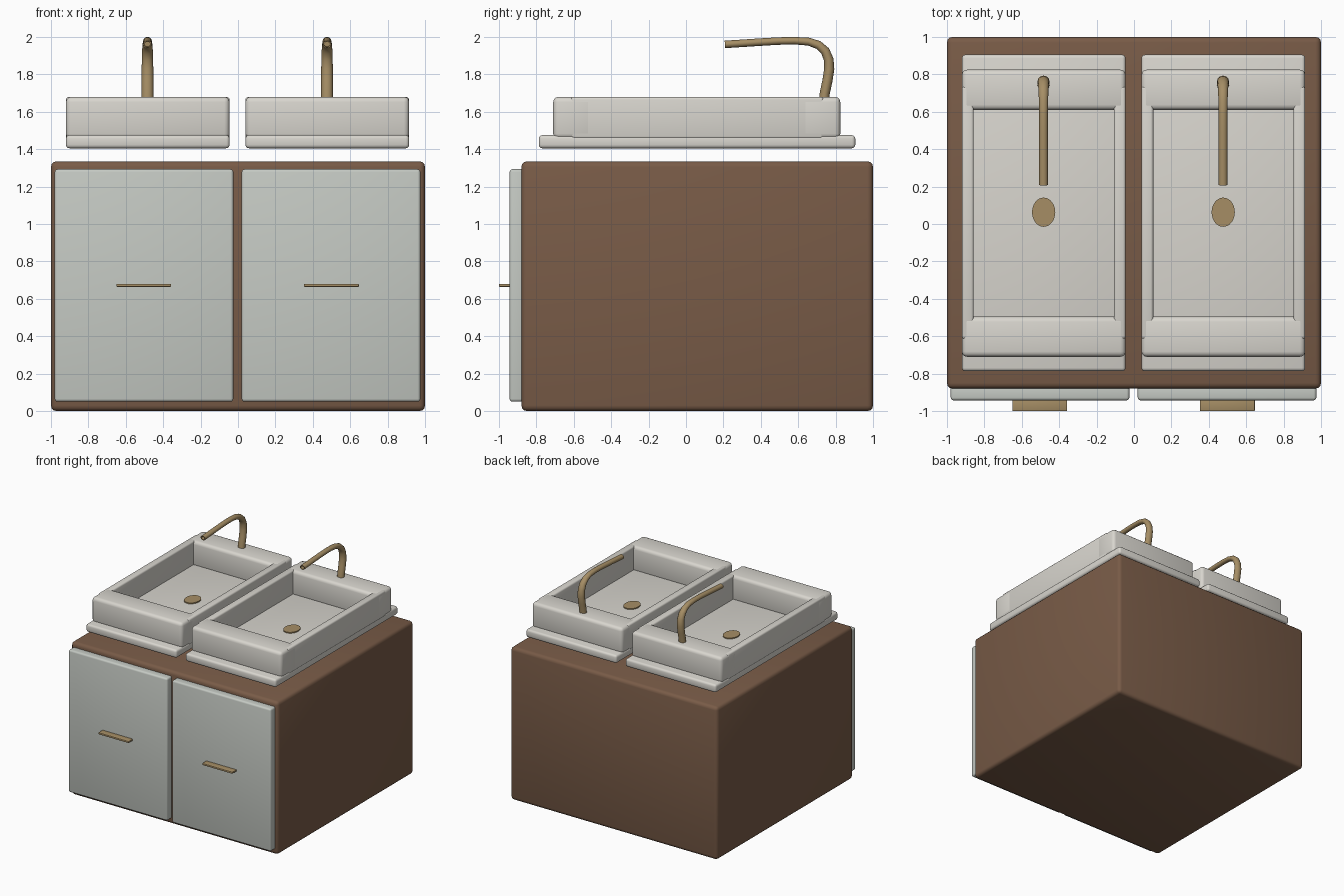
import bpy, bmesh, math
from mathutils import Vector

if "Cube" in bpy.data.objects:
    bpy.data.objects.remove(bpy.data.objects["Cube"])


def material(name, rgb):
    m = bpy.data.materials.new(name)
    m.diffuse_color = (*rgb, 1)
    m.use_nodes = True
    m.node_tree.nodes["Principled BSDF"].inputs["Base Color"].default_value = m.diffuse_color
    return m


WOOD = material("brown_wood", (0.19, 0.105, 0.063))
PAINT = material("pale_paint", (0.56, 0.59, 0.55))
CERAMIC = material("ceramic", (0.69, 0.67, 0.62))
BRASS = material("brass", (0.38, 0.27, 0.13))


def finish(name, bm, mat):
    bmesh.ops.recalc_face_normals(bm, faces=bm.faces)
    mesh = bpy.data.meshes.new(name)
    bm.to_mesh(mesh)
    bm.free()
    mesh.materials.append(mat)
    ob = bpy.data.objects.new(name, mesh)
    bpy.context.collection.objects.link(ob)
    bpy.ops.object.select_all(action='DESELECT')
    ob.select_set(True)
    bpy.context.view_layer.objects.active = ob
    bpy.ops.object.shade_smooth_by_angle(angle=math.radians(40))
    return ob


def box(name, lo, hi, mat, bevel, segments=3):
    """Rounded box between two corners."""
    lo, hi = Vector(lo), Vector(hi)
    bm = bmesh.new()
    bmesh.ops.create_cube(bm, size=1)
    bmesh.ops.scale(bm, vec=hi - lo, verts=bm.verts)
    bmesh.ops.translate(bm, vec=(lo + hi) / 2, verts=bm.verts)
    bmesh.ops.bevel(bm, geom=bm.edges[:], offset=bevel, segments=segments,
                    profile=0.5, affect='EDGES')
    return finish(name, bm, mat)


def tube(name, x, path, mat, sides=16):
    """Sweep a round section along a (y, z, radius) path, with a recessed outlet."""
    bm = bmesh.new()
    pts = [Vector((x, y, z)) for y, z, r in path]
    rings = []

    def ring(c, t, r):
        n = Vector((0, -t.z, t.y))
        a = [2 * math.pi * i / sides for i in range(sides)]
        rings.append([bm.verts.new(c + Vector((0.030 * r / 0.026 * math.cos(i), 0, 0))
                                   + n * r * math.sin(i)) for i in a])

    for i, c in enumerate(pts):
        t = (pts[min(i + 1, len(pts) - 1)] - pts[max(i - 1, 0)]).normalized()
        ring(c, t, path[i][2])
    ring(pts[-1], t, path[-1][2] * 0.7)
    ring(pts[-1] - t * 0.03, t, path[-1][2] * 0.7)
    for a, b in zip(rings, rings[1:]):
        for i in range(sides):
            j = (i + 1) % sides
            bm.faces.new((a[i], a[j], b[j], b[i]))
    bm.faces.new(rings[0])
    bm.faces.new(rings[-1])
    return finish(name, bm, mat)


# Cabinet body
box("cabinet", (-1, -0.88, 0), (1, 1, 1.335), WOOD, 0.03)

# Faucet centre line: stem, bend, spout
FAUCET = [(0.737, 1.64, 0.027), (0.742, 1.70, 0.027), (0.757, 1.77, 0.027),
          (0.766, 1.83, 0.027), (0.763, 1.88, 0.026), (0.744, 1.925, 0.025),
          (0.708, 1.957, 0.023), (0.655, 1.975, 0.021), (0.58, 1.980, 0.020),
          (0.49, 1.978, 0.020), (0.36, 1.970, 0.020), (0.208, 1.960, 0.020)]

for side, x0, door_x, grip_x in (("left", -0.92, -0.98, -0.65),
                                 ("right", 0.04, 0.02, 0.353)):
    x1 = x0 + 0.875
    # Door and handle
    box(side + "_door", (door_x, -0.943, 0.05), (door_x + 0.955, -0.86, 1.293), PAINT, 0.015)
    box(side + "_handle", (grip_x, -1, 0.664), (grip_x + 0.293, -0.93, 0.68), BRASS, 0.004, 2)
    # Basin slab, thick end walls, thin side walls
    box(side + "_basin_floor", (x0, -0.787, 1.405), (x1, 0.905, 1.475), CERAMIC, 0.018)
    box(side + "_basin_front_wall", (x0, -0.71, 1.455), (x1, -0.495, 1.68), CERAMIC, 0.028)
    box(side + "_basin_back_wall", (x0, 0.61, 1.455), (x1, 0.825, 1.68), CERAMIC, 0.028)
    for end, wx in (("outer", x0), ("inner", x1 - 0.063)):
        box(f"{side}_basin_{end}_wall".replace("outer", "left").replace("inner", "right"),
            (wx, -0.615, 1.455), (wx + 0.063, 0.735, 1.679), CERAMIC, 0.014)
    # Oval drain
    bm = bmesh.new()
    bmesh.ops.create_cone(bm, cap_ends=True, segments=32, radius1=1, radius2=1, depth=1)
    bmesh.ops.scale(bm, vec=(0.062, 0.078, 0.02), verts=bm.verts)
    bmesh.ops.translate(bm, vec=(x0 + 0.437, 0.063, 1.474), verts=bm.verts)
    finish(side + "_drain", bm, BRASS)
    # Faucet
    tube(side + "_faucet", x0 + 0.436, FAUCET, BRASS)
